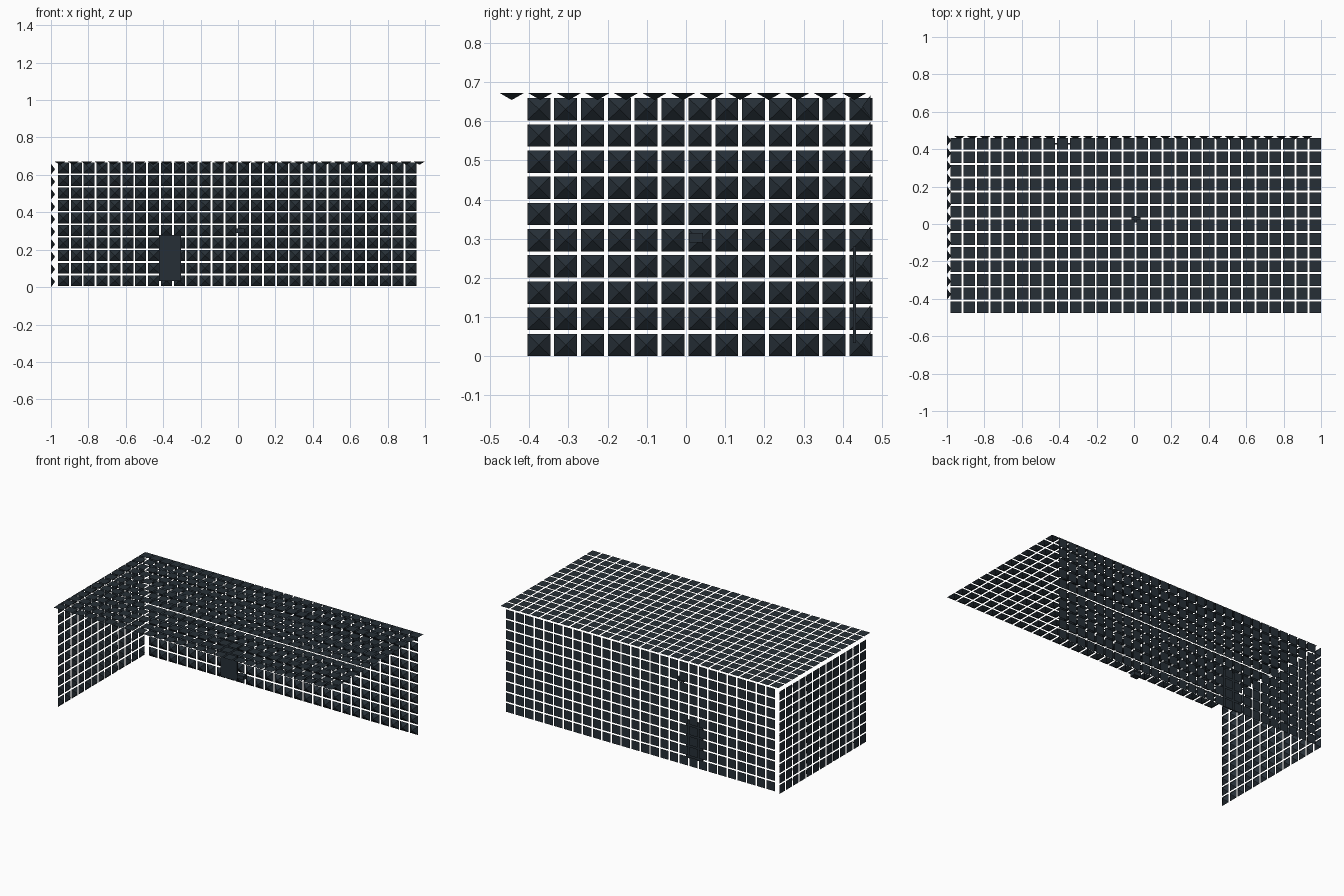
import bpy, bmesh
from mathutils import Vector

cube = bpy.data.objects.get("Cube")
if cube:
    bpy.data.objects.remove(cube, do_unlink=True)


def material(name, colour):
    m = bpy.data.materials.new(name)
    m.use_nodes = True
    m.diffuse_color = (*colour, 1)
    bsdf = m.node_tree.nodes["Principled BSDF"]
    bsdf.inputs["Base Color"].default_value = (*colour, 1)
    bsdf.inputs["Roughness"].default_value = 0.8
    return m


slate = material("dark slate foam", (0.019, 0.028, 0.037))
door_grey = material("dark slate door", (0.019, 0.028, 0.037))


def add_object(name, bm, mat):
    bmesh.ops.recalc_face_normals(bm, faces=bm.faces)
    mesh = bpy.data.meshes.new(name)
    bm.to_mesh(mesh)
    bm.free()
    mesh.materials.append(mat)
    obj = bpy.data.objects.new(name, mesh)
    bpy.context.collection.objects.link(obj)
    return obj


def foam_panel(name, start, u, v, counts, point):
    """Grid of pyramid tiles spanning u and v from start, tips along point."""
    start, u, v, point = map(Vector, (start, u, v, point))
    fill = 0.855  # tile width as a share of its pitch
    pu, pv = (s / (n - 1 + fill) for s, n in zip((u.length, v.length), counts))
    step_u, step_v = u.normalized() * pu, v.normalized() * pv
    du, dv = step_u * fill, step_v * fill
    bm = bmesh.new()
    base = [bm.verts.new(p) for p in
            (start, start + du, start + du + dv, start + dv)]
    tip = bm.verts.new(start + (du + dv) / 2 + point)
    bm.faces.new(base)
    for i in range(4):
        bm.faces.new((base[i], base[(i + 1) % 4], tip))
    obj = add_object(name, bm, slate)
    for label, step, n in (("columns", step_u, counts[0]), ("rows", step_v, counts[1])):
        arr = obj.modifiers.new(label, "ARRAY")
        arr.count = n
        arr.use_relative_offset = False
        arr.use_constant_offset = True
        arr.constant_offset_displace = step
    return obj


def box(name, low, high, mat):
    low, high = Vector(low), Vector(high)
    bm = bmesh.new()
    bmesh.ops.create_cube(bm, size=1)
    for vert in bm.verts:
        vert.co = (low + high) / 2 + vert.co * (high - low)
    return add_object(name, bm, mat)


# Foam-lined walls and ceiling, tips pointing into the room
foam_panel("side_wall_foam", (-1, -0.405, 0), (0, 0.881, 0), (0, 0, 0.659),
           (13, 10), (0.022, 0, 0))
foam_panel("back_wall_foam", (-0.963, 0.471, 0.006), (1.918, 0, 0), (0, 0, 0.66),
           (28, 10), (0, -0.021, 0))
foam_panel("ceiling_foam", (-0.982, -0.476, 0.672), (1.982, 0, 0), (0, 0.937, 0),
           (28, 13), (0, 0, -0.018))

# Door in front of the back wall
box("door", (-0.422, 0.426, 0.034), (-0.305, 0.434, 0.28), door_grey)

# Small device hanging in the middle of the room
box("test_device", (-0.014, 0.008, 0.29), (0.034, 0.044, 0.314), slate)
